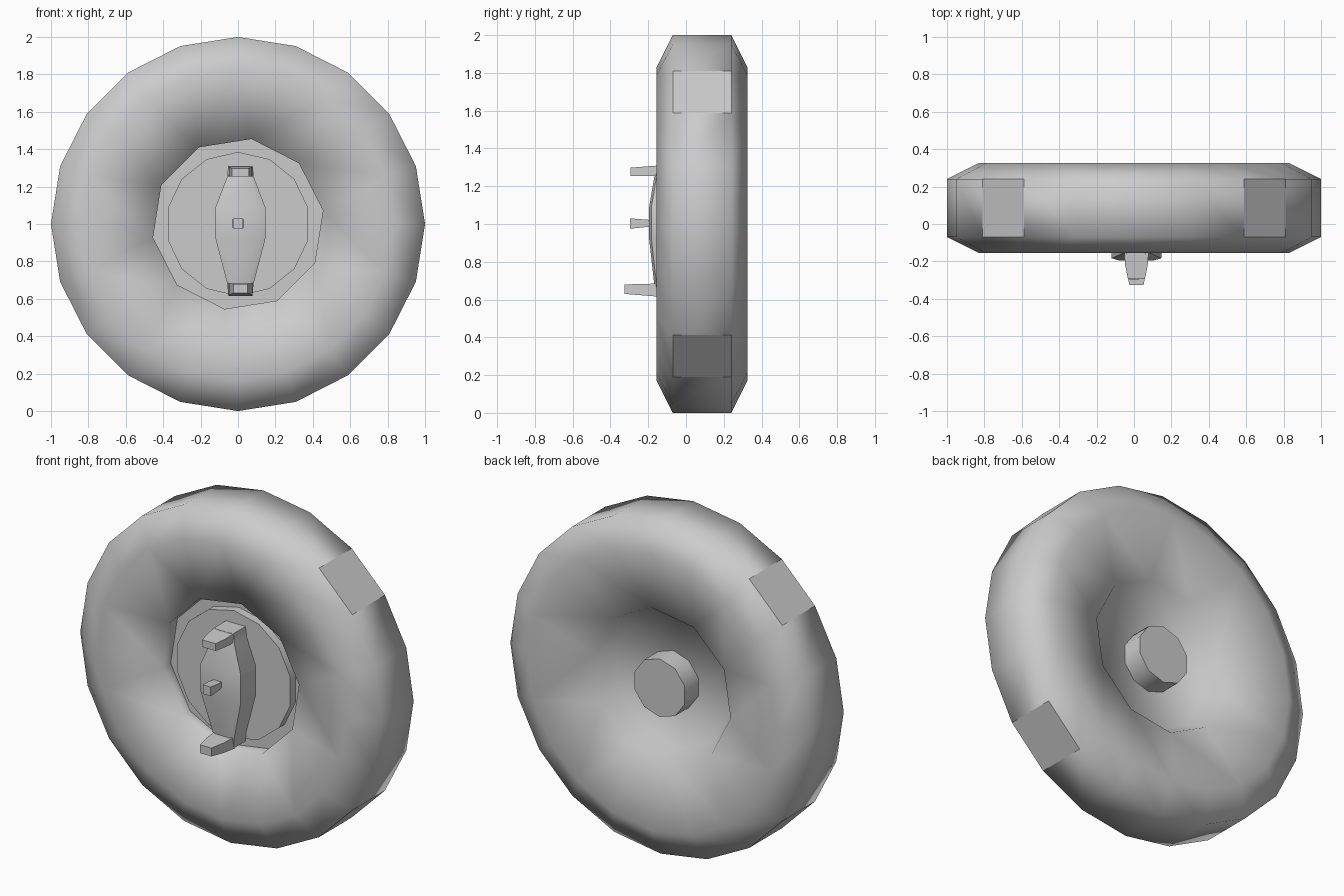
import bpy, bmesh, math
from math import cos, sin, radians, pi

if "Cube" in bpy.data.objects:
    bpy.data.objects.remove(bpy.data.objects["Cube"])


def finish(name, bm, angle=None):
    bmesh.ops.recalc_face_normals(bm, faces=bm.faces[:])
    me = bpy.data.meshes.new(name)
    bm.to_mesh(me)
    bm.free()
    ob = bpy.data.objects.new(name, me)
    bpy.context.collection.objects.link(ob)
    if angle:
        bpy.ops.object.select_all(action='DESELECT')
        ob.select_set(True)
        bpy.context.view_layer.objects.active = ob
        bpy.ops.object.shade_smooth_by_angle(angle=radians(angle))
    return ob


def ring(bm, n, r, y, start=0.0):
    # circle of vertices around the y axis, centred at z = 1
    return [bm.verts.new((r * cos(start + 2 * pi * i / n), y,
                          1 + r * sin(start + 2 * pi * i / n))) for i in range(n)]


def bridge(bm, a, b):
    n = len(a)
    return [bm.faces.new((a[i], a[(i + 1) % n], b[(i + 1) % n], b[i])) for i in range(n)]


# Tyre: 20-sided tread, sidewalls stepping down to 10-sided dished centres
bm = bmesh.new()
tread_f, tread_b = ring(bm, 20, 1, -.07), ring(bm, 20, 1, .24)
side_f, side_b = ring(bm, 20, .83, -.155), ring(bm, 20, .83, .325)
off = radians(9)
lip_f, floor_f = ring(bm, 10, .46, -.07, off), ring(bm, 10, .46, .01, off)
lip_b, floor_b = ring(bm, 10, .46, .225, off), ring(bm, 10, .40, .12, off)
tread = bridge(bm, tread_f, tread_b)
bridge(bm, tread_f, side_f)
bridge(bm, tread_b, side_b)
for outer, inner in ((side_f, lip_f), (side_b, lip_b)):
    for i in range(10):
        a, b = outer[2 * i], outer[2 * i + 1]
        bm.faces.new((a, b, inner[i]))
        bm.faces.new((b, outer[(2 * i + 2) % 20], inner[(i + 1) % 10], inner[i]))
bridge(bm, lip_f, floor_f)
bridge(bm, lip_b, floor_b)
front_floor = bm.faces.new(floor_f)
bm.faces.new(floor_b)
for f in bm.faces:
    f.smooth = True
for i in (2, 7, 12, 17):          # flat diagonal tread blocks
    tread[i].smooth = False
for e in front_floor.edges:
    e.smooth = False
finish("tyre", bm)


def drum(name, n, r, y0, y1, start):
    bm = bmesh.new()
    a, b = ring(bm, n, r, y0, start), ring(bm, n, r, y1, start)
    bridge(bm, a, b)
    bm.faces.new(a)
    bm.faces.new(b)
    return finish(name, bm, 40)


# Front hub disc and rear axle stub
drum("hub_disc", 14, .385, -.04, .02, pi / 2)
drum("axle_stub", 10, .175, .10, .25, pi / 10)


def loft(name, sections, angle):
    # joins four-cornered sections into a closed solid
    bm = bmesh.new()
    loops = [[bm.verts.new(p) for p in s] for s in sections]
    for a, b in zip(loops, loops[1:]):
        bridge(bm, a, b)
    bm.faces.new(loops[0])
    bm.faces.new(loops[-1])
    return finish(name, bm, angle)


# Bracket plate: wide in the middle, narrow at the ends
CX = .013
stations = [(.62, .065, -.16), (.68, .07, -.168), (.92, .133, -.195),
            (1.09, .133, -.195), (1.25, .072, -.168), (1.31, .065, -.16)]
loft("bracket_plate", [[(CX - w, -.035, z), (CX - w, y + .012, z), (CX - w * .7, y, z),
                        (CX + w * .7, y, z), (CX + w, y + .012, z), (CX + w, -.035, z)]
                       for z, w, y in stations], 50)


def prong(name, x, y0, y1, w0, w1, low0, high0, low1, high1):
    ym, wm = (y0 + y1) / 2, (w0 + w1) / 2 + .006
    steps = [(y0, w0, low0, high0),
             (ym, wm, (low0 + low1) / 2, (high0 + high1) / 2),
             (y1, w1, low1, high1)]
    loft(name, [[(x - w, y, a), (x + w, y, a), (x + w, y, b), (x - w, y, b)]
                for y, w, a, b in steps], 50)


# Forward-pointing prongs
prong("upper_prong", .013, -.14, -.295, .065, .045, 1.255, 1.31, 1.255, 1.298)
prong("lower_prong", .013, -.14, -.325, .065, .038, .615, .685, .63, .68)
prong("centre_pin", 0, -.17, -.297, .022, .026, .988, 1.02, .975, 1.03)
